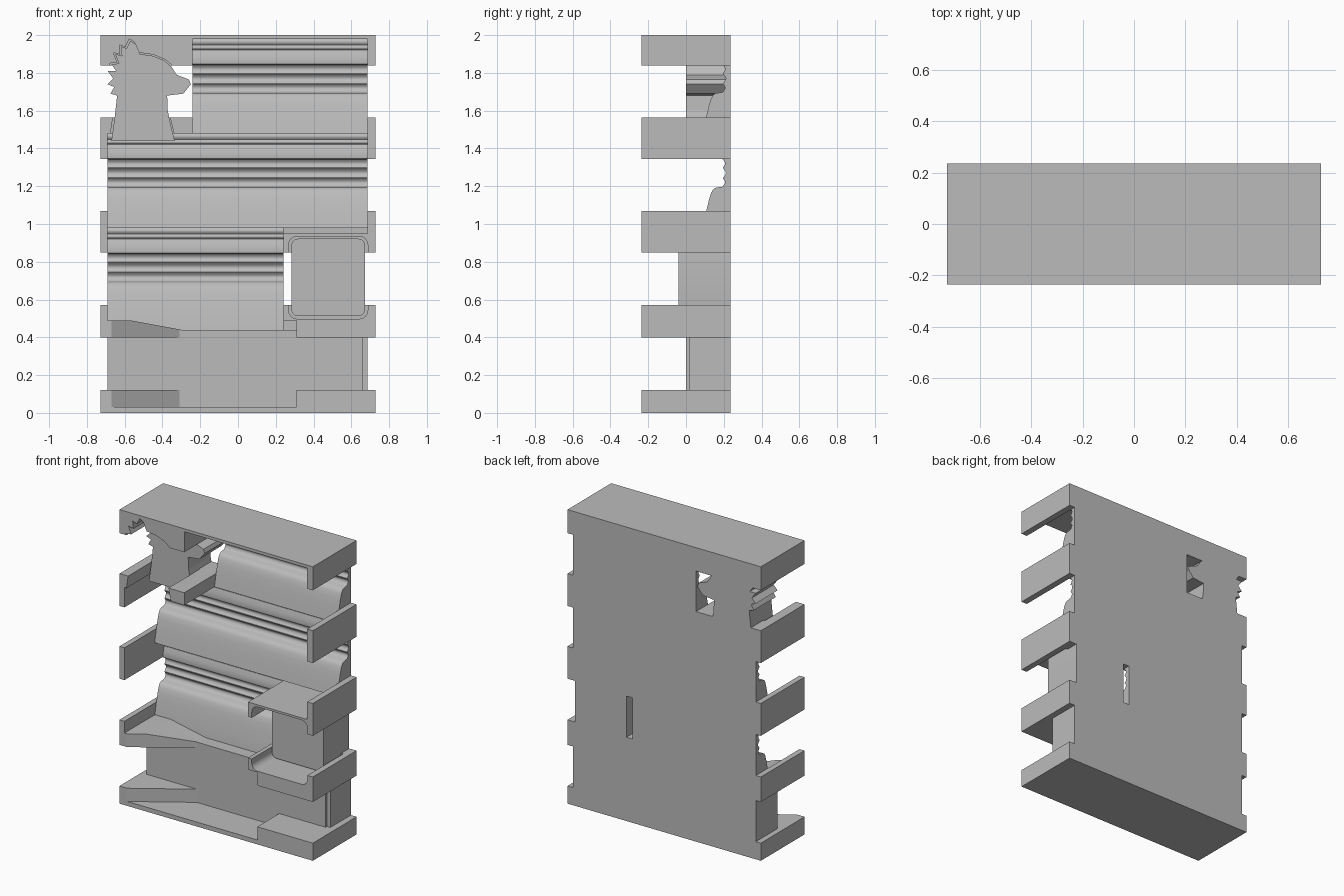
import bpy, bmesh, math

cube = bpy.data.objects.get("Cube")
if cube:
    bpy.data.objects.remove(cube, do_unlink=True)

GREY = (0.5, 0.5, 0.5, 1)
mat = bpy.data.materials.new("plain_grey")
mat.use_nodes = True
mat.diffuse_color = GREY
mat.node_tree.nodes["Principled BSDF"].inputs["Base Color"].default_value = GREY

FRONT, BACK = -0.235, 0.235
SIDE = 0.7275


def prism(name, outline, to_start, to_end):
    """Solid between two copies of an outline, placed by two mapping functions."""
    bm = bmesh.new()
    rings = [[bm.verts.new(f(*p)) for p in outline] for f in (to_start, to_end)]
    bm.faces.new(rings[0])
    bm.faces.new(rings[1])
    n = len(outline)
    for i in range(n):
        j = (i + 1) % n
        bm.faces.new((rings[0][i], rings[0][j], rings[1][j], rings[1][i]))
    bmesh.ops.recalc_face_normals(bm, faces=bm.faces)
    mesh = bpy.data.meshes.new(name)
    bm.to_mesh(mesh)
    bm.free()
    mesh.materials.append(mat)
    ob = bpy.data.objects.new(name, mesh)
    bpy.context.collection.objects.link(ob)
    return ob


def slab(name, outline, y0, y1=BACK):
    return prism(name, outline, lambda x, z: (x, y0, z), lambda x, z: (x, y1, z))


def rect(x0, x1, z0, z1):
    return [(x0, z0), (x1, z0), (x1, z1), (x0, z1)]


def rounded(x0, x1, z0, z1, r, steps=6):
    centres = [(x1 - r, z1 - r), (x0 + r, z1 - r), (x0 + r, z0 + r), (x1 - r, z0 + r)]
    return [(cx + r * math.cos(a), cz + r * math.sin(a))
            for k, (cx, cz) in enumerate(centres)
            for a in [(k + i / steps) * math.pi / 2 for i in range(steps + 1)]]


# Siding section: sloping board, then a stack of small beads
def bead(z0, z1, y, bulge):
    return [(y - bulge * math.sin(math.pi * i / 6), z0 + (z1 - z0) * i / 6) for i in range(7)]


section = [(0.09, 0), (0.1, 0.05), (0.11, 0.1), (0.122, 0.15), (0.133, 0.185),
           (0.145, 0.205), (0.16, 0.213), (0.19, 0.217)]
section += bead(0.22, 0.262, 0.195, -0.012)
section += bead(0.265, 0.315, 0.195, -0.016)
section += bead(0.318, 0.362, 0.195, -0.012)
section += [(0.18, 0.366), (0.178, 0.38), (0.183, 0.41), (0.192, 0.44)]
section += bead(0.443, 0.465, 0.2, 0.008)
section += bead(0.468, 0.5, 0.205, 0.008)


def siding(name, x0, x1, base, drop=0):
    outline = [(y, base + z) for y, z in section]
    if drop:
        outline.insert(0, (0.085, base - drop))
    outline += [(BACK, base + 0.5), (BACK, base - drop)]
    return prism(name, outline, lambda y, z: (x0, y, z), lambda y, z: (x1, y, z))


smooth = [siding("upper_siding", -0.24, 0.685, 1.48),
          siding("middle_siding", -0.69, 0.685, 0.98),
          siding("lower_siding", -0.69, 0.24, 0.48, 0.04)]

# Bird head with feathered crest
bird = [(-0.67, 1.44), (-0.652, 1.57), (-0.64, 1.68), (-0.675, 1.69), (-0.655, 1.725),
        (-0.69, 1.74), (-0.66, 1.77), (-0.69, 1.81), (-0.645, 1.81), (-0.67, 1.845),
        (-0.63, 1.85), (-0.65, 1.9), (-0.615, 1.89), (-0.62, 1.94), (-0.59, 1.93),
        (-0.57, 1.97), (-0.545, 1.955), (-0.52, 1.9), (-0.45, 1.89), (-0.39, 1.865),
        (-0.35, 1.83), (-0.325, 1.79), (-0.26, 1.765), (-0.25, 1.74), (-0.29, 1.69),
        (-0.375, 1.68), (-0.372, 1.6), (-0.355, 1.52), (-0.335, 1.44)]
slab("bird_head", bird, 0)
bird_pocket = [(-0.475 + (x + 0.475) * 1.06, 1.7 + (z - 1.7) * 1.035) for x, z in bird]

# Rounded square panel
smooth.append(slab("square_panel", rounded(0.283, 0.672, 0.512, 0.922, 0.035), -0.04))

# Lower wall, with a stepped right end
slab("lower_wall", [(-0.69, 0.01), (0.66, 0.01), (0.66, 0.44), (-0.3, 0.44),
                    (-0.57, 0.49), (-0.69, 0.49)], 0)
slab("lower_wall_end", rect(0.65, 0.685, 0.01, 0.5), 0.015)

# Pockets that open the beams toward the front
pockets = [(rect(-0.24, 0.685, 1.47, 1.98), 0.21),
           (rect(-0.69, 0.685, 0.95, 1.48), 0.21),
           (rect(-0.69, 0.24, 0.46, 0.98), 0.21),
           (rect(-0.69, 0.31, 0.03, 0.49), 0.1),
           (rounded(0.268, 0.687, 0.498, 0.935, 0.045), 0.15),
           (bird_pocket, 0.1)]
cutters = []
for outline, depth in pockets:
    cutter = slab("pocket_cutter", outline, FRONT - 0.1, depth)
    cutter.hide_render = True
    cutters.append(cutter)

# Full-depth horizontal beams
beams = {"bottom_beam": (0, 0.12), "low_beam": (0.4, 0.57), "middle_beam": (0.85, 1.07),
         "high_beam": (1.345, 1.565), "top_beam": (1.84, 2)}
for name, (z0, z1) in beams.items():
    beam = slab(name, rect(-SIDE, SIDE, z0, z1), FRONT)
    for cutter in cutters:
        zs = [v.co.z for v in cutter.data.vertices]
        if min(zs) < z1 and max(zs) > z0:
            cut = beam.modifiers.new("pocket", 'BOOLEAN')
            cut.operation = 'DIFFERENCE'
            cut.solver = 'EXACT'
            cut.object = cutter
    bpy.context.view_layer.update()
    graph = bpy.context.evaluated_depsgraph_get()
    carved = bpy.data.meshes.new_from_object(beam.evaluated_get(graph))
    beam.modifiers.clear()
    beam.data = carved
for cutter in cutters:
    bpy.data.objects.remove(cutter, do_unlink=True)

# Slanted wedges at the left of the lower opening
wedge = [(-0.7, FRONT), (-0.67, FRONT), (-0.57, -0.17), (-0.31, 0), (-0.31, 0.02), (-0.57, 0.02), (-0.7, 0.02)]


def upper_top(x, y):
    return (x, y, 0.49 - max(0, x + 0.57) * 0.185)


prism("lower_wedge", wedge, lambda x, y: (x, y, 0.02), lambda x, y: (x, y, 0.12))
prism("upper_wedge", wedge, lambda x, y: (x, y, 0.4), upper_top)

# Smooth the moulded parts
bpy.ops.object.select_all(action='DESELECT')
for ob in smooth:
    ob.select_set(True)
bpy.context.view_layer.objects.active = smooth[0]
bpy.ops.object.shade_smooth_by_angle(angle=math.radians(35))
